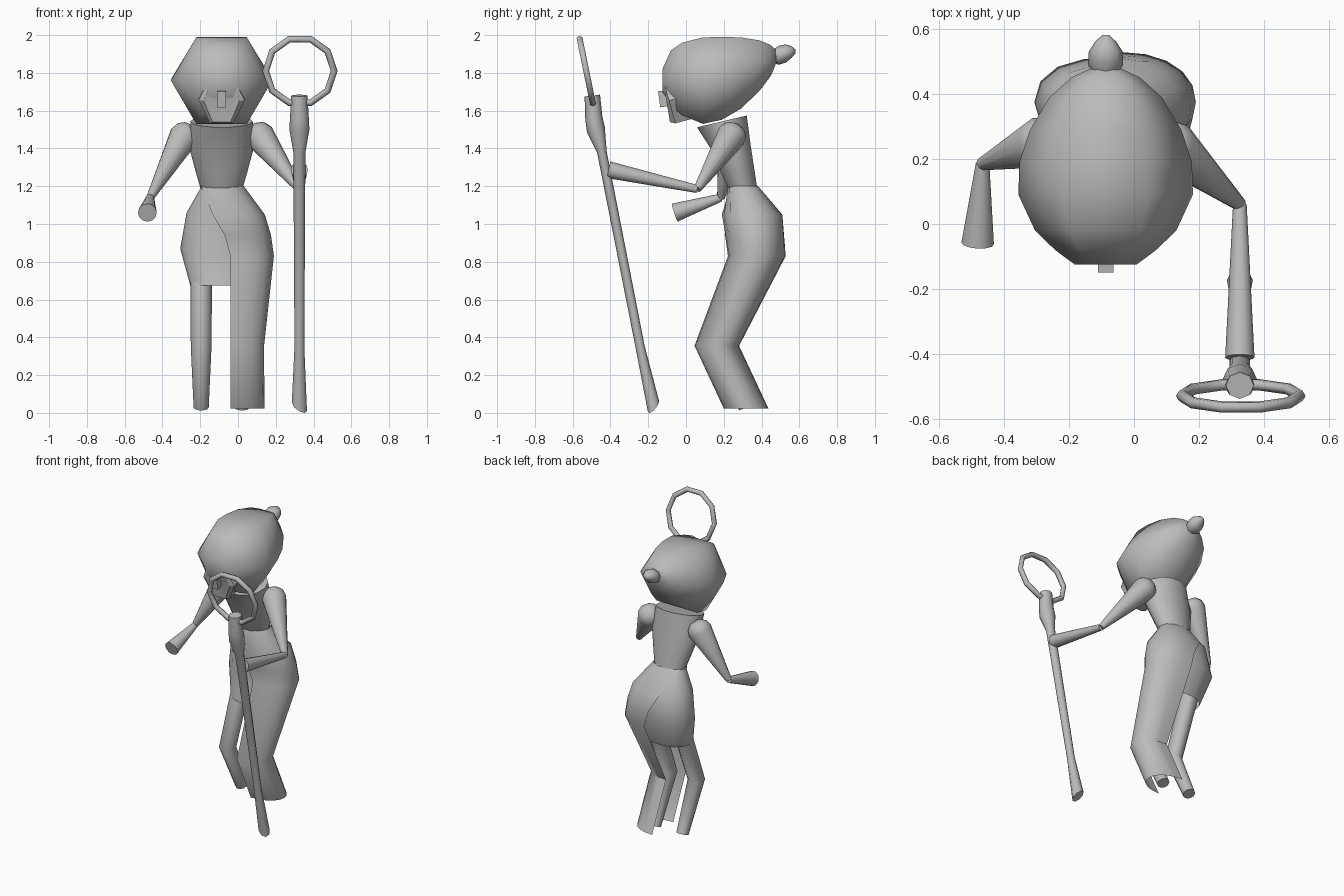
import bpy, bmesh, math
from mathutils import Vector

if "Cube" in bpy.data.objects:
    bpy.data.objects.remove(bpy.data.objects["Cube"])

grey = bpy.data.materials.new("plain grey")
grey.diffuse_color = (0.5, 0.5, 0.5, 1)
grey.use_nodes = True
grey.node_tree.nodes["Principled BSDF"].inputs["Base Color"].default_value = grey.diffuse_color


def finish(ob, angle=50):
    ob.data.materials.append(grey)
    bpy.ops.object.select_all(action='DESELECT')
    ob.select_set(True)
    bpy.context.view_layer.objects.active = ob
    bpy.ops.object.shade_smooth_by_angle(angle=math.radians(angle))
    return ob


def loft(name, rings, n=12, caps=True, arc=None, power=1.0, angle=50):
    """Skin rings given as (centre, u, v); arc lists a half-angle per ring for open sheets."""
    bm = bmesh.new()
    loops = []
    for i, (c, u, v) in enumerate(rings):
        c, u, v = Vector(c), Vector(u), Vector(v)
        if arc:
            a0 = math.radians(arc[i])
            angles = [-a0 + 2 * a0 * k / n for k in range(n + 1)]
        else:
            angles = [2 * math.pi * k / n for k in range(n)]
        pts = []
        for a in angles:
            ca, sa = math.cos(a), math.sin(a)
            ca = math.copysign(abs(ca) ** power, ca)
            sa = math.copysign(abs(sa) ** power, sa)
            pts.append(bm.verts.new(c + u * ca + v * sa))
        loops.append(pts)
    m = len(loops[0])
    for a, b in zip(loops, loops[1:]):
        for k in range(m - 1 if arc else m):
            j = (k + 1) % m
            bm.faces.new((a[k], a[j], b[j], b[k]))
    if caps and not arc:
        bm.faces.new(loops[0])
        bm.faces.new(loops[-1])
    bmesh.ops.recalc_face_normals(bm, faces=bm.faces)
    me = bpy.data.meshes.new(name)
    bm.to_mesh(me)
    bm.free()
    ob = bpy.data.objects.new(name, me)
    bpy.context.collection.objects.link(ob)
    return finish(ob, angle)


def ring(x, y, z, rx, vy, vz=0.0):
    return ((x, y, z), (rx, 0, 0), (0, vy, vz))


def cone(name, p, q, r1, r2, dome=0.0, n=12):
    """Tapered limb from p to q, optionally rounded off beyond p."""
    p, q = Vector(p), Vector(q)
    d = (q - p).normalized()
    u = d.cross(Vector((0, 0, 1))).normalized()
    v = u.cross(d)
    rings = [(p, u * r1, v * r1), (q, u * r2, v * r2)]
    if dome:
        rings.insert(0, (p - d * dome * .6, u * r1 * .85, v * r1 * .85))
        rings.insert(0, (p - d * dome, u * r1 * .45, v * r1 * .45))
    return loft(name, rings, n, angle=55)


CX = -0.087  # centre line of the body

# Hair: six-sided egg running front to back (y, low z, high z, half width)
hair = [(-.125, 1.70, 1.82, .095), (-.08, 1.63, 1.92, .155), (-.02, 1.575, 1.96, .217),
        (.09, 1.53, 1.988, .268), (.19, 1.552, 1.99, .265), (.29, 1.61, 1.988, .232),
        (.39, 1.705, 1.972, .172), (.45, 1.785, 1.947, .105), (.483, 1.865, 1.915, .035)]
loft("hair", [ring(CX, y, (lo + hi) / 2, w, 0, (hi - lo) / 2 / .866) for y, lo, hi, w in hair],
     n=6, angle=65)

# Hair bun
loft("hair_bun", [ring(CX, y, z, r * 1.08, 0, r) for y, z, r in
                  [(.45, 1.885, .03), (.49, 1.893, .05), (.53, 1.903, .048),
                   (.56, 1.91, .03), (.58, 1.914, .01)]], n=8)

# Face: hexagonal rim with a recessed panel, and a nose
loft("face", [ring(CX, .03, 1.675, .122, -.026, .13), ring(CX, -.09, 1.655, .122, -.04, .141),
              ring(CX, -.104, 1.652, .095, -.022, .13), ring(CX, -.102, 1.652, .088, -.018, .122)],
     n=6, angle=30)
bpy.ops.mesh.primitive_cube_add(size=1, location=(CX, -.12, 1.663))
nose = bpy.context.object
nose.name = "nose"
nose.scale = (.048, .045, .085)
nose.rotation_euler = (math.radians(8), 0, 0)
finish(nose, 30)

# Torso leaning forward
loft("torso", [ring(CX, .30, 1.19, .112, .079), ring(CX, .275, 1.27, .135, .092),
               ring(CX, .24, 1.40, .17, .106, .01), ring(CX, .19, 1.543, .165, .135, .032)], n=14)

# Arms: cones narrowing to the elbow, sleeves flaring to the wrist
arms = {"staff": ((.115, .24, 1.465), (.325, .06, 1.185), (.325, -.41, 1.287), .045),
        "free": ((-.285, .25, 1.465), (-.465, .185, 1.14), (-.48, -.06, 1.06), .05)}
for side, (shoulder, elbow, wrist, r) in arms.items():
    cone(side + "_upper_arm", shoulder, elbow, .08, .021, dome=.065)
    cone(side + "_forearm", elbow, wrist, .021, r)

# Short skirt layer
loft("short_skirt", [ring(CX, .302, 1.20, .106, .072), ring(-.09, .352, 1.06, .182, .135),
                     ring(-.098, .374, .87, .208, .136), ring(-.088, .315, .675, .165, .118)],
     n=14, caps=False, power=.9)

# Long skirt layer: sheet wrapped around one side, open towards the other
loft("long_skirt", [ring(CX, .302, 1.20, .118, .08), ring(-.055, .35, 1.05, .197, .16),
                    ring(-.04, .363, .94, .215, .157), ring(-.04, .375, .83, .23, .153),
                    ring(-.04, .163, .355, .178, .118), ring(-.04, .318, .024, .18, .118)],
     n=10, arc=(155, 112, 97, 90, 90, 90), power=.93)

# Bent legs
for side, s in (("left", 1), ("right", -1)):
    x = CX + s * .108
    loft(side + "_leg", [ring(x, .36, .85, .058, .058, -.02), ring(x, .163, .355, .055, .058),
                         ring(x, .318, .028, .04, .038, .015)], n=10)

# Staff with slanted flared foot and socket head
SX = .325
loft("staff", [((SX, -.172, .034), (.04, 0, -.022), (0, .03, .027)),
               ring(SX, -.243, .35, .026, .024, .005),
               ring(SX, -.445, 1.38, .032, .025, .005), ring(SX, -.477, 1.50, .053, .047, .015),
               ring(SX, -.488, 1.56, .05, .045, .01), ring(SX, -.496, 1.68, .043, .041, .005)], n=8)

# Ring on top of the staff
bpy.ops.mesh.primitive_torus_add(major_segments=10, minor_segments=6, major_radius=.181,
                                 minor_radius=.018, location=(.328, -.528, 1.81),
                                 rotation=(math.radians(101.5), 0, 0))
hoop = bpy.context.object
hoop.name = "staff_ring"
finish(hoop, 62)
